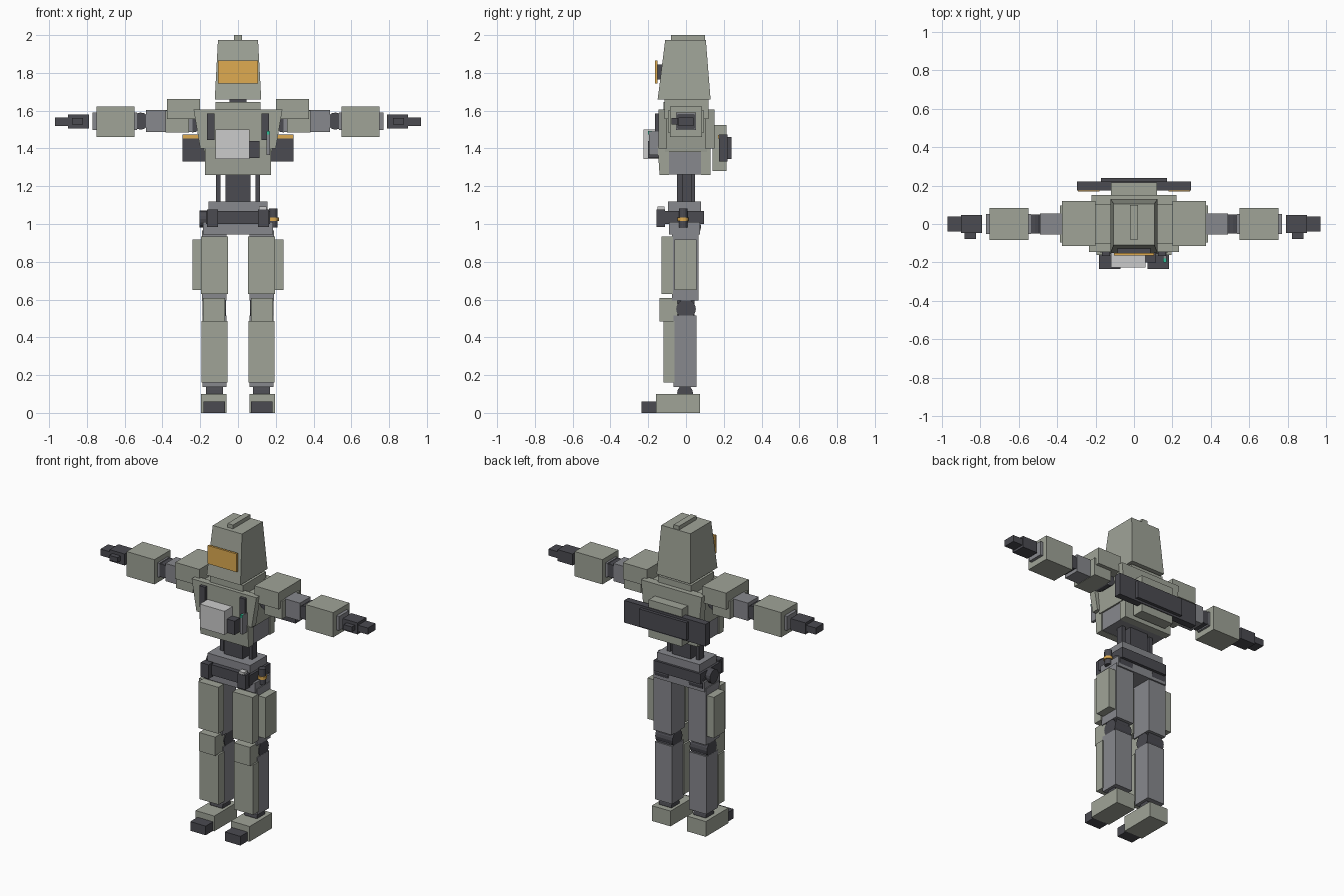
import bpy, bmesh
from mathutils import Matrix

if "Cube" in bpy.data.objects:
    bpy.data.objects.remove(bpy.data.objects["Cube"])


def material(name, r, g, b):
    m = bpy.data.materials.new(name)
    m.diffuse_color = (*[(c / 255) ** 2.2 for c in (r, g, b)], 1)
    m.use_nodes = True
    m.node_tree.nodes["Principled BSDF"].inputs["Base Color"].default_value = m.diffuse_color
    return m


ARMOR = material("armor", 158, 162, 150)
GREY = material("under_frame", 134, 135, 140)
DARK = material("dark_joint", 76, 76, 82)
AMBER = material("amber", 222, 170, 82)
PALE = material("pale_panel", 206, 206, 202)
TEAL = material("teal_light", 50, 190, 150)


def finish(name, bm, mat, mirror):
    bmesh.ops.recalc_face_normals(bm, faces=bm.faces)
    me = bpy.data.meshes.new(name)
    bm.to_mesh(me)
    bm.free()
    me.materials.append(mat)
    ob = bpy.data.objects.new(name, me)
    bpy.context.collection.objects.link(ob)
    if mirror:
        ob.modifiers.new("mirror", "MIRROR").use_mirror_merge = False
    return ob


def block(name, mat, x, y, z, top_x=None, top_y=None, mirror=False):
    """Box from ranges; optional different ranges for the top face."""
    bm = bmesh.new()
    rings = []
    for rx, ry, h in ((x, y, z[0]), (top_x or x, top_y or y, z[1])):
        rings.append([bm.verts.new((rx[i], ry[j], h))
                      for i, j in ((0, 0), (1, 0), (1, 1), (0, 1))])
    lo, hi = rings
    bm.faces.new(lo[::-1])
    bm.faces.new(hi)
    for i in range(4):
        j = (i + 1) % 4
        bm.faces.new((lo[i], lo[j], hi[j], hi[i]))
    return finish(name, bm, mat, mirror)


def pair(name, mat, x, y, z):
    return block(name, mat, x, y, z, mirror=True)


def drum(name, mat, centre, radius, length, axis="Z", mirror=False, sides=16):
    bm = bmesh.new()
    rot = {"X": Matrix.Rotation(1.570796, 4, "Y"),
           "Y": Matrix.Rotation(1.570796, 4, "X"),
           "Z": Matrix.Identity(4)}[axis]
    bmesh.ops.create_cone(bm, cap_ends=True, segments=sides, radius1=radius,
                          radius2=radius, depth=length,
                          matrix=Matrix.Translation(centre) @ rot)
    return finish(name, bm, mat, mirror)


def sym(v):
    return (-v, v)


# Head
block("helmet", ARMOR, sym(.123), (-.15, .13), (1.66, 1.975), sym(.106), (-.11, .105))
block("helmet_ridge", ARMOR, sym(.02), (-.08, .1), (1.97, 2.0))
block("visor", AMBER, sym(.105), (-.164, -.15), (1.745, 1.865))
block("visor_mount", DARK, sym(.085), (-.152, -.11), (1.765, 1.845))
block("neck", DARK, sym(.045), sym(.05), (1.58, 1.67))
block("collar", ARMOR, sym(.12), (-.12, .12), (1.57, 1.645))

# Torso
block("chest_core", ARMOR, sym(.18), (-.11, .11), (1.38, 1.58), top_x=sym(.2))
block("chest_plate", ARMOR, sym(.2), (-.145, -.1), (1.40, 1.605), top_x=sym(.235))
block("back_plate", ARMOR, sym(.2), (.1, .152), (1.40, 1.605), top_x=sym(.22))
block("abdomen_core", GREY, sym(.17), (-.1, .09), (1.262, 1.41))
block("abdomen_plate", ARMOR, sym(.175), (-.14, -.09), (1.26, 1.41), top_y=(-.15, -.09))
block("lower_back_plate", ARMOR, sym(.175), (.08, .13), (1.26, 1.41))
pair("chest_strap", DARK, (.125, .165), (-.165, -.14), (1.445, 1.585))

# Chest equipment
block("chest_box", PALE, (-.12, .06), (-.225, -.14), (1.345, 1.5))
block("chest_pouch", DARK, (.06, .115), (-.2, -.14), (1.35, 1.44))
block("signal_stick", GREY, (.152, .17), (-.195, -.14), (1.365, 1.49))
block("signal_light", TEAL, (.154, .168), (-.2, -.18), (1.475, 1.492))

# Backpack
block("backpack", ARMOR, sym(.12), (.14, .215), (1.28, 1.525))
block("pack_bar", DARK, sym(.295), (.175, .22), (1.33, 1.475))
block("pack_centre", DARK, sym(.172), (.2, .24), (1.345, 1.46))
pair("pack_stripe", AMBER, (.18, .29), (.17, .177), (1.453, 1.47))

# Waist and belt
block("spine", DARK, sym(.067), sym(.047), (1.1, 1.27))
pair("waist_rod", DARK, (.093, .117), (-.02, .03), (1.1, 1.27))
block("pelvis_top", GREY, sym(.155), (-.095, .08), (1.05, 1.12))
block("belt", DARK, sym(.17), (-.125, .095), (1.0, 1.068))
block("pelvis_low", GREY, sym(.185), (-.09, .075), (.945, 1.01))
pair("belt_pouch", DARK, (.105, .163), (-.155, -.11), (.985, 1.078))
block("pouch_cap", PALE, (.11, .15), (-.152, -.115), (1.078, 1.093))
drum("hip_coil", DARK, (-.183, 0, 1.026), .045, .044, "X")
drum("hip_canister", DARK, (.187, -.015, 1.032), .023, .1)
drum("canister_band", AMBER, (.187, -.015, 1.026), .029, .018)
drum("hip_joint", DARK, (.125, .03, .985), .05, .1, "X", True)

# Legs
pair("thigh", GREY, (.06, .19), (-.075, .065), (.595, .965))
pair("thigh_front_plate", ARMOR, (.052, .197), (-.13, -.07), (.63, .935))
pair("thigh_side_plate", ARMOR, (.185, .24), (-.06, .055), (.65, .918))
drum("knee_joint", DARK, (.125, 0, .55), .052, .125, "X", True)
pair("knee_link", DARK, (.075, .175), (-.045, .045), (.5, .61))
pair("knee_pad", ARMOR, (.068, .184), (-.14, -.045), (.485, .608))
pair("shin", GREY, (.062, .188), (-.065, .055), (.137, .515))
pair("shin_plate", ARMOR, (.056, .194), (-.12, -.06), (.16, .487))
drum("ankle_joint", DARK, (.125, -.005, .105), .042, .09, "X", True)
pair("foot", ARMOR, (.06, .196), (-.16, .075), (0, .1))
pair("toe_cap", DARK, (.07, .182), (-.235, -.155), (0, .06))

# Arms, stretched sideways
drum("shoulder_joint", DARK, (.24, 0, 1.535), .05, .1, "Y", True)
pair("shoulder_pad", ARMOR, (.2, .375), (-.115, .12), (1.555, 1.663))
pair("shoulder_skirt", ARMOR, (.26, .385), sym(.095), (1.485, 1.6))
pair("upper_arm", GREY, (.24, .488), sym(.055), (1.487, 1.603))
drum("elbow_joint", DARK, (.515, 0, 1.545), .045, .1, "Y", True)
pair("forearm_core", GREY, (.535, .77), sym(.052), (1.497, 1.59))
pair("forearm_armor", ARMOR, (.548, .75), sym(.084), (1.46, 1.622))
pair("palm", DARK, (.79, .9), sym(.046), (1.505, 1.58))
pair("fingers", DARK, (.89, .97), sym(.04), (1.52, 1.563))
pair("thumb", DARK, (.82, .88), (-.077, -.04), (1.528, 1.56))
